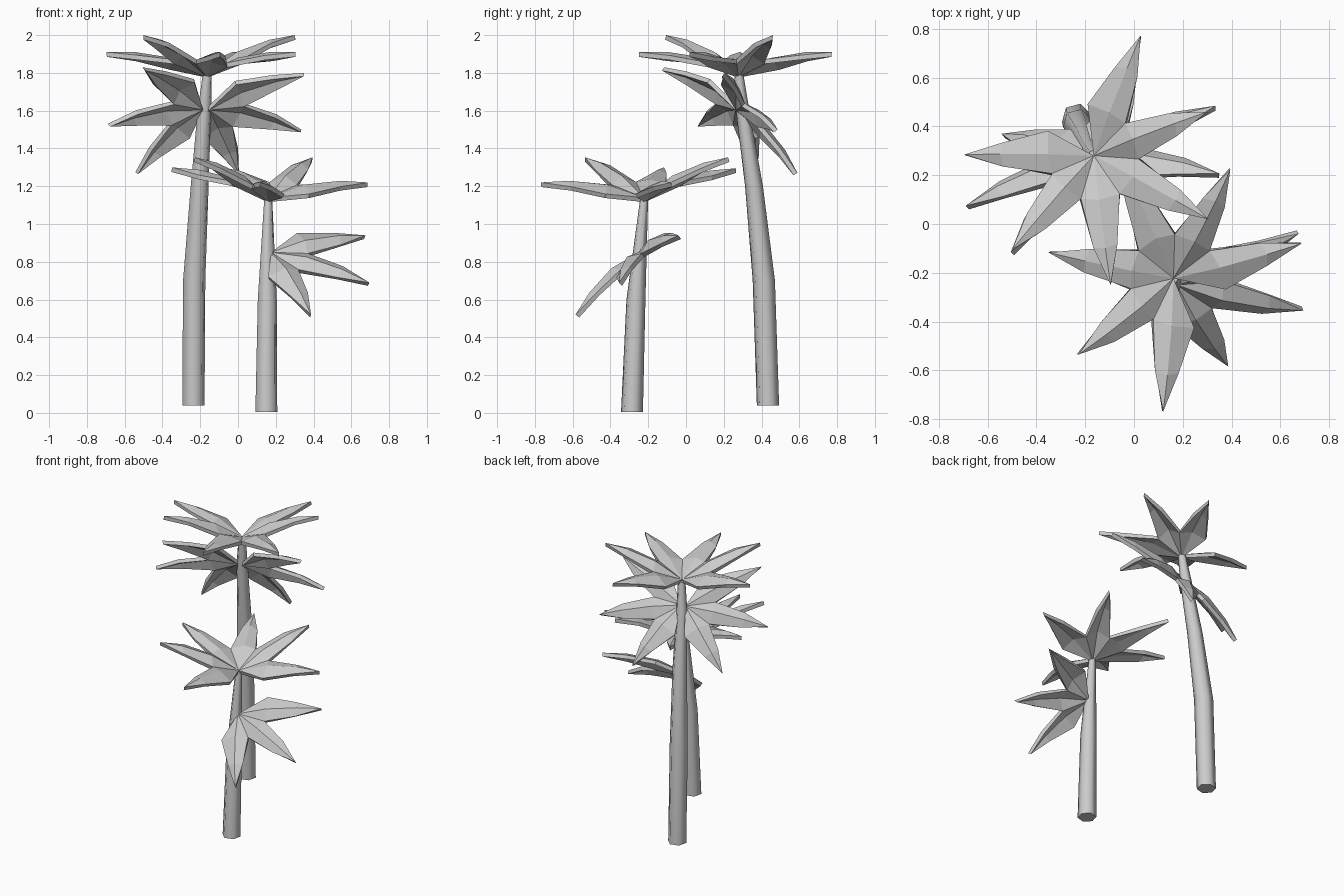
import bpy, bmesh, math
from mathutils import Vector

cube = bpy.data.objects.get("Cube")
if cube:
    bpy.data.objects.remove(cube, do_unlink=True)

# One pale grey for the whole model
grey = bpy.data.materials.new("pale_grey")
grey.use_nodes = True
colour = (0.6, 0.6, 0.6, 1)
grey.diffuse_color = colour
grey.node_tree.nodes["Principled BSDF"].inputs["Base Color"].default_value = colour


def finish(bm, name):
    mesh = bpy.data.meshes.new(name)
    bm.to_mesh(mesh)
    bm.free()
    mesh.materials.append(grey)
    obj = bpy.data.objects.new(name, mesh)
    bpy.context.collection.objects.link(obj)
    return obj


# Tapered, leaning trunk lofted through (x, y, z, radius) rings
def trunk(name, rings, sides=6):
    bm = bmesh.new()
    loops = []
    for x, y, z, r in rings:
        angles = [math.tau * i / sides + math.radians(15) for i in range(sides)]
        loops.append([bm.verts.new((x + r * math.cos(a), y + r * math.sin(a), z))
                      for a in angles])
    for low, high in zip(loops, loops[1:]):
        for i in range(sides):
            j = (i + 1) % sides
            bm.faces.new((low[i], low[j], high[j], high[i]))
    bm.faces.new(loops[0][::-1])
    bm.faces.new(loops[-1])
    obj = finish(bm, name)
    bpy.ops.object.select_all(action="DESELECT")
    obj.select_set(True)
    bpy.context.view_layer.objects.active = obj
    bpy.ops.object.shade_smooth_by_angle(angle=math.radians(65))


# Fan of folded fronds joined at a centre; tips run counter-clockwise from above
def frond_fan(name, centre, tips):
    c = Vector(centre)
    arms = [Vector(t) - c for t in tips]
    up = Vector()
    for a, b in zip(arms, arms[1:]):
        up += a.cross(b)
    up.normalize()
    sides = [up.cross(a).normalized() for a in arms]
    bm = bmesh.new()

    def vert(offset, lift=0):
        return bm.verts.new(c + offset + up * lift)

    # Shoulders: free ones at both ends, shared valleys between neighbours
    hub = vert(Vector())
    notches = [vert(arms[0] * 0.35 - sides[0] * 0.1, 0.01)]
    for a, b in zip(arms, arms[1:]):
        notches.append(vert((a.normalized() + b.normalized()).normalized() * 0.195, 0.01))
    notches.append(vert(arms[-1] * 0.35 + sides[-1] * 0.1, 0.01))

    for i, (arm, side) in enumerate(zip(arms, sides)):
        right, left = notches[i], notches[i + 1]
        rib = vert(arm * 0.35, 0.042)
        rib_end = vert(arm * 0.72, 0.032)
        edge_r = vert(arm * 0.7 - side * 0.05, 0.012)
        edge_l = vert(arm * 0.7 + side * 0.05, 0.012)
        tip = vert(arm)
        for face in ((hub, right, rib), (hub, rib, left),
                     (right, edge_r, rib_end, rib), (rib, rib_end, edge_l, left),
                     (edge_r, tip, rib_end), (rib_end, tip, edge_l)):
            bm.faces.new(face)
    obj = finish(bm, name)
    solid = obj.modifiers.new("thickness", "SOLIDIFY")
    solid.thickness = 0.025
    solid.offset = -1


# Tall palm
trunk("tall_trunk", [(-0.236, 0.434, 0.04, 0.061), (-0.232, 0.412, 0.7, 0.061),
                     (-0.203, 0.36, 1.2, 0.049), (-0.178, 0.3, 1.6, 0.037),
                     (-0.163, 0.28, 1.79, 0.025)])
frond_fan("tall_crown", (-0.165, 0.28, 1.8),
          [(-0.695, 0.285, 1.91), (-0.5, -0.105, 2.0), (-0.096, -0.25, 1.91),
           (0.305, 0.02, 1.91), (0.3, 0.46, 2.0), (0.027, 0.772, 1.91)])
frond_fan("tall_lower_right_fronds", (-0.19, 0.28, 1.62),
          [(-0.543, 0.37, 1.275), (-0.69, 0.075, 1.53), (-0.505, -0.115, 1.83)])
frond_fan("tall_lower_left_fronds", (-0.16, 0.28, 1.62),
          [(0.35, 0.207, 1.8), (0.335, 0.485, 1.5), (0.005, 0.59, 1.27)])

# Short palm
trunk("short_trunk", [(0.15, -0.286, 0.005, 0.06), (0.155, -0.265, 0.6, 0.052),
                      (0.16, -0.222, 1.13, 0.022)])
frond_fan("short_crown", (0.162, -0.223, 1.14),
          [(0.687, -0.08, 1.22), (0.395, 0.223, 1.353), (-0.06, 0.265, 1.295),
           (-0.35, -0.117, 1.3), (-0.227, -0.535, 1.353), (0.12, -0.768, 1.22)])
frond_fan("short_lower_fronds", (0.175, -0.25, 0.85),
          [(0.387, -0.585, 0.52), (0.695, -0.355, 0.69), (0.675, -0.04, 0.94)])
